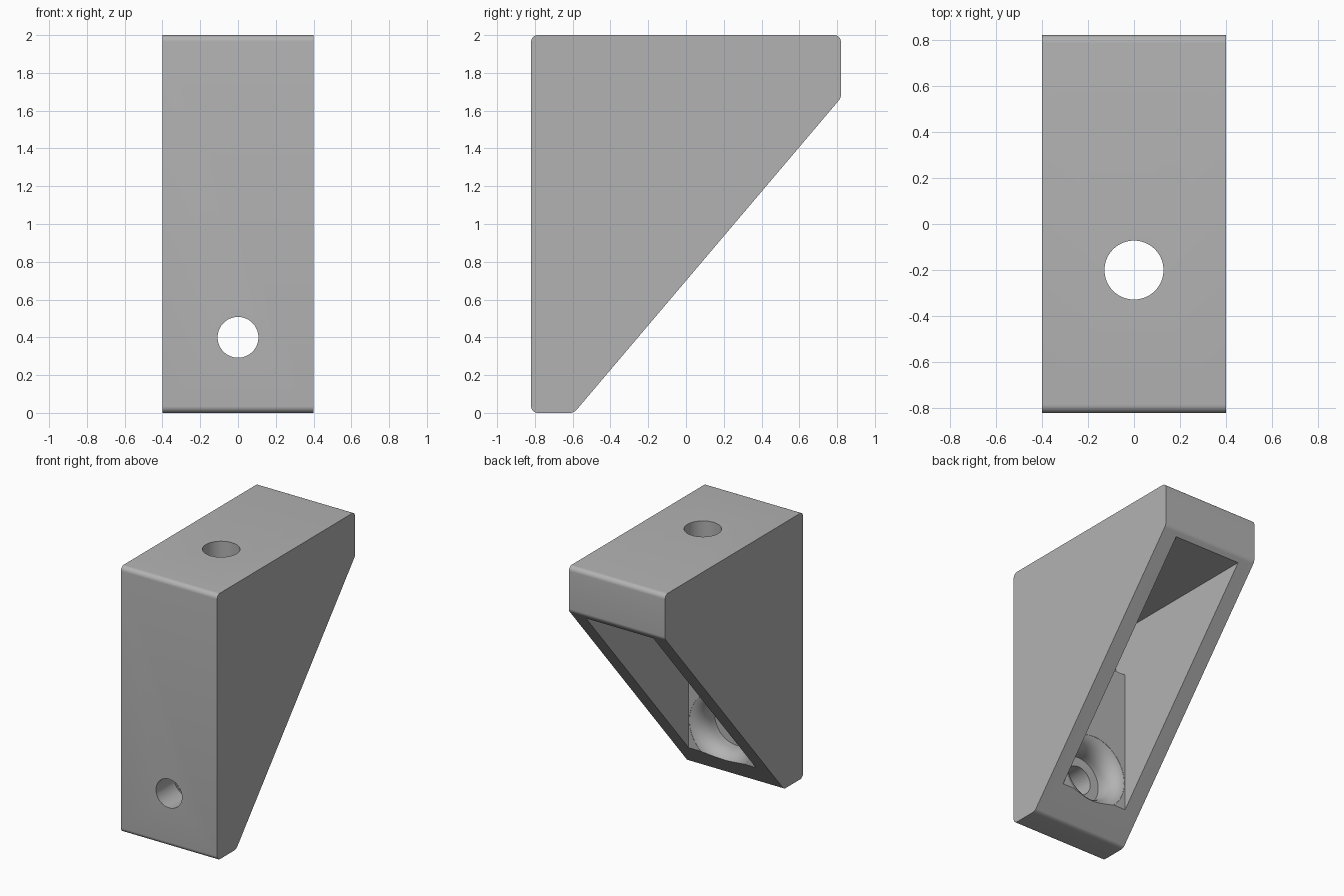
import bpy, bmesh, math
from mathutils import Matrix, Vector

cube = bpy.data.objects.get("Cube")
if cube:
    bpy.data.objects.remove(cube, do_unlink=True)


def finish(name, bm):
    bmesh.ops.recalc_face_normals(bm, faces=bm.faces)
    mesh = bpy.data.meshes.new(name)
    bm.to_mesh(mesh)
    bm.free()
    obj = bpy.data.objects.new(name, mesh)
    bpy.context.collection.objects.link(obj)
    return obj


def prism(name, profile, half_width, rounds=None):
    """Side profile (y, z) extruded along x, with optional rounded corners."""
    bm = bmesh.new()
    face = bm.faces.new([bm.verts.new((-half_width, y, z)) for y, z in profile])
    moved = bmesh.ops.extrude_face_region(bm, geom=[face])["geom"]
    verts = [v for v in moved if isinstance(v, bmesh.types.BMVert)]
    bmesh.ops.translate(bm, verts=verts, vec=(2 * half_width, 0, 0))
    for (y, z), size in zip(profile, rounds or []):
        edges = [e for e in bm.edges if all(
            (v.co.yz - Vector((y, z))).length < 1e-4 for v in e.verts)]
        bmesh.ops.bevel(bm, geom=edges, offset=size, segments=8,
                        profile=0.5, affect='EDGES')
    return finish(name, bm)


def lathe(name, profile, matrix, steps=64):
    """Closed (radius, height) profile spun around local z."""
    bm = bmesh.new()
    verts = [bm.verts.new((r, 0, h)) for r, h in profile]
    edges = [bm.edges.new(pair) for pair in zip(verts, verts[1:])]
    bmesh.ops.spin(bm, geom=verts + edges, cent=(0, 0, 0), axis=(0, 0, 1),
                   angle=math.tau, steps=steps)
    bmesh.ops.remove_doubles(bm, verts=bm.verts, dist=1e-5)
    bm.transform(matrix)
    return finish(name, bm)


def cylinder(name, radius, low, high, matrix):
    return lathe(name, [(0, low), (radius, low), (radius, high), (0, high)], matrix)


# Solid wedge body with rounded cross edges
body = prism("bracket_body",
             [(-.82, 0), (-.593, 0), (.82, 1.667), (.82, 2), (-.82, 2)],
             .4, [.035, .02, .015, .035, .035])

# Hollow, open on the sloping side, with a thicker lower front wall
cavity = prism("cavity_cutter",
               [(-.43, .05), (1, .05), (1, 1.63), (-.53, 1.63),
                (-.53, 1.27), (-.43, 1.27)], .28)

# Screw holes and the flared seat around the front hole
along_y = Matrix.Translation((0, 0, .4)) @ Matrix.Rotation(-math.pi / 2, 4, 'X')
top_hole = cylinder("top_hole_cutter", .128, 1.5, 2.2, Matrix.Translation((0, -.2, 0)))
front_hole = cylinder("front_hole_cutter", .108, -1, -.3, along_y)
flare = [(.29 - .11 * math.cos(a), -.56 + .13 * math.sin(a))
         for a in (i * math.pi / 20 for i in range(10))]
seat = lathe("seat_cutter",
             [(0, -.6), (.18, -.6)] + flare + [(.279, -.4), (0, -.4)], along_y)

bpy.context.view_layer.objects.active = body
for cutter in (cavity, seat, front_hole, top_hole):
    mod = body.modifiers.new(cutter.name, 'BOOLEAN')
    mod.operation = 'DIFFERENCE'
    mod.solver = 'EXACT'
    mod.object = cutter
    bpy.ops.object.modifier_apply(modifier=mod.name)
    bpy.data.objects.remove(cutter, do_unlink=True)

# Plain grey finish
grey = bpy.data.materials.new("plain_grey")
grey.use_nodes = True
colour = (.45, .45, .45, 1)
grey.diffuse_color = colour
grey.node_tree.nodes["Principled BSDF"].inputs["Base Color"].default_value = colour
body.data.materials.clear()
body.data.materials.append(grey)

bpy.ops.object.select_all(action='DESELECT')
body.select_set(True)
bpy.ops.object.shade_smooth_by_angle(angle=math.radians(30))
